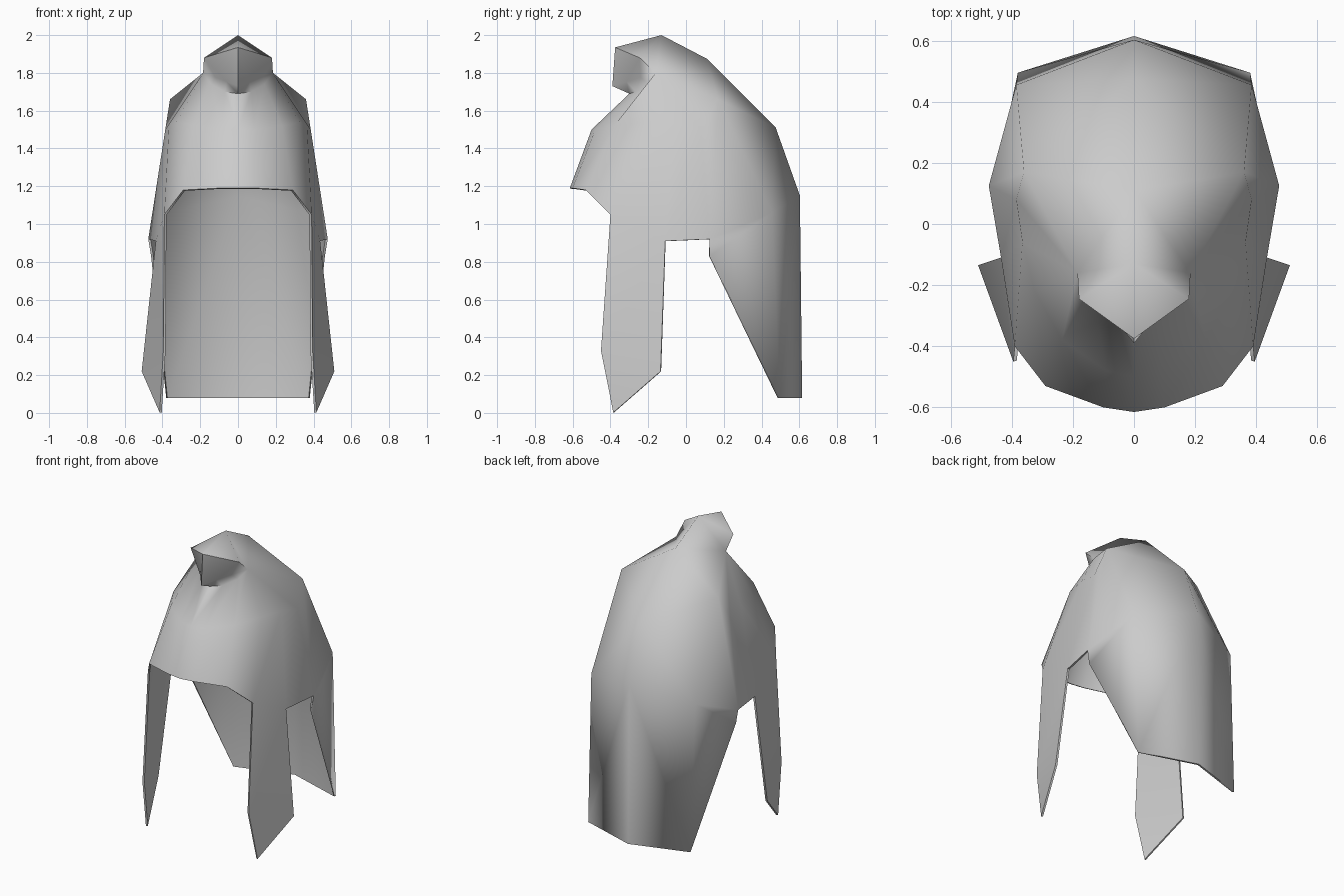
import bpy, bmesh, math

if "Cube" in bpy.data.objects:
    bpy.data.objects.remove(bpy.data.objects["Cube"])

bm = bmesh.new()
cache = {}


def vert(p):
    if p not in cache:
        cache[p] = bm.verts.new(p)
    return cache[p]


def face(*pts):
    # Repeated points collapse, so a quad may become a triangle
    unique = list(dict.fromkeys(pts))
    if len(unique) > 2:
        bm.faces.new([vert(p) for p in unique])


def loft(lower, upper):
    for i in range(len(lower) - 1):
        face(lower[i], lower[i + 1], upper[i + 1], upper[i])


# Right half cross-sections, each running from front centre to back centre
brow = [(0, -.615, 1.19), (.1, -.6, 1.19), (.29, -.53, 1.18), (.39, -.4, 1.05),
        (.435, -.11, .91), (.475, .125, .92), (.385, .455, 1.06), (0, .603, 1.15)]
dome = [(0, -.5, 1.5), (.09, -.48, 1.5), (.235, -.38, 1.52), (.325, -.22, 1.54),
        (.365, -.06, 1.53), (.385, .08, 1.5), (.36, .17, 1.66), (0, .475, 1.51)]
shoulder = (.185, -.16, 1.8)
neck = [(0, -.3, 1.69), (.07, -.265, 1.70), (.14, -.2, 1.74)] + [shoulder] * 4 + [(0, .11, 1.875)]
cheek = (.18, -.245, 1.88)
apex, tip = (0, -.13, 2.0), (0, -.375, 1.935)
knob = [(0, -.39, 1.73), (.06, -.315, 1.753), (.12, -.24, 1.777)] + [shoulder] * 4 + [(0, .11, 1.875)]

# Bowl and the underside of the forward curling crest
loft(brow, dome)
loft(dome, neck)
loft(neck[:4], knob[:4])

# Crest front and top
loft(knob[:4], [tip, tip, cheek, cheek])
face(shoulder, neck[-1], apex, cheek)
face(cheek, apex, tip)

# Hanging cheek guard
guard_front, guard_back = (.395, -.45, .33), (.51, -.135, .22)
face(guard_front, guard_back, brow[4], brow[3])
face(guard_front, (.415, -.385, .002), guard_back)

# Neck guard
corner = (.38, .495, .08)
face((.46, .125, .83), corner, brow[6], brow[5])
face(corner, (0, .615, .08), brow[7], brow[6])

mesh = bpy.data.meshes.new("helmet_shell")
bm.to_mesh(mesh)
bm.free()
helmet = bpy.data.objects.new("helmet_shell", mesh)
bpy.context.collection.objects.link(helmet)
bpy.context.view_layer.objects.active = helmet
helmet.select_set(True)

# Mirror to the left side and give the sheet a thin wall
mirror = helmet.modifiers.new("mirror", 'MIRROR')
mirror.use_clip = True
wall = helmet.modifiers.new("wall", 'SOLIDIFY')
wall.thickness = 0.012
wall.offset = -1
for name in ("mirror", "wall"):
    bpy.ops.object.modifier_apply(modifier=name)
bpy.ops.object.shade_smooth_by_angle(angle=math.radians(70))
